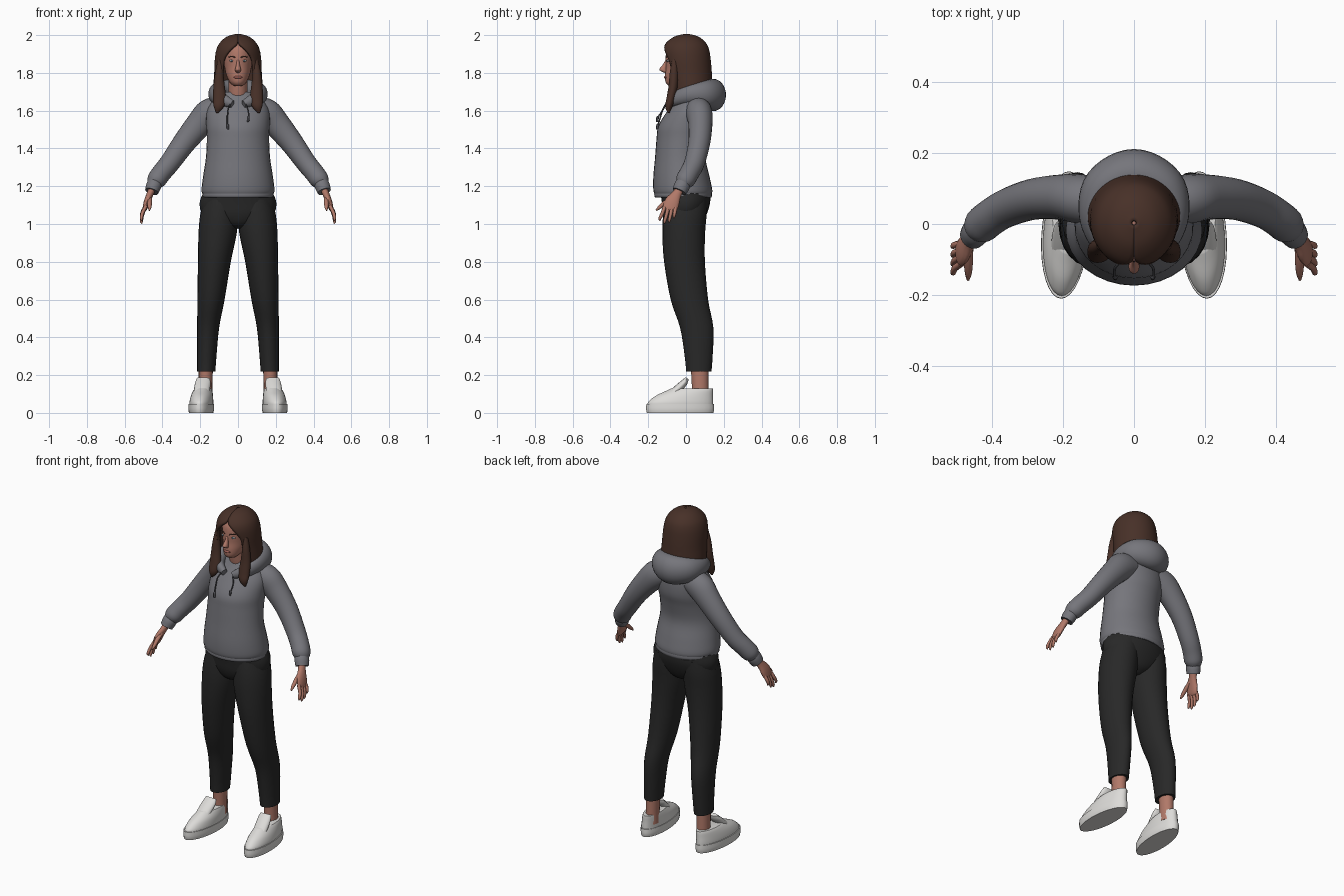
import bpy
import bmesh
from math import sin, cos, pi, radians
from mathutils import Vector

default_cube = bpy.data.objects.get("Cube")
if default_cube:
    bpy.data.objects.remove(default_cube, do_unlink=True)

X, Y, Z = Vector((1, 0, 0)), Vector((0, 1, 0)), Vector((0, 0, 1))


def make_material(name, red, green, blue):
    material = bpy.data.materials.new(name)
    material.use_nodes = True
    colour = (red, green, blue, 1)
    material.diffuse_color = colour
    shader = material.node_tree.nodes["Principled BSDF"]
    shader.inputs["Base Color"].default_value = colour
    shader.inputs["Roughness"].default_value = 0.8
    return material


grey_fleece = make_material("grey fleece", .18, .18, .2)
dark_cord = make_material("dark cord", .07, .07, .08)
black_cloth = make_material("black cloth", .021, .021, .021)
brown_hair = make_material("brown hair", .064, .03, .021)
skin = make_material("skin", .44, .19, .14)
lip_pink = make_material("lip pink", .33, .11, .09)
white_leather = make_material("white leather", .72, .71, .69)
eye_white = make_material("eye white", .6, .56, .53)
iris_blue = make_material("iris blue", .08, .14, .18)


def smooth_rows(rows, steps):
    """Catmull-Rom curve through rows of numbers."""
    result = []
    last = len(rows) - 1
    for i in range(last):
        a, b = rows[max(i - 1, 0)], rows[i]
        c, d = rows[i + 1], rows[min(i + 2, last)]
        for k in range(steps):
            t = k / steps
            result.append([
                q + t * (r - p) / 2
                + t * t * (p - 2.5 * q + 2 * r - s / 2)
                + t ** 3 * (3 * (q - r) + s - p) / 2
                for p, q, r, s in zip(a, b, c, d)])
    result.append(list(rows[-1]))
    return result


def finish(bm, name, material):
    bmesh.ops.recalc_face_normals(bm, faces=bm.faces)
    mesh = bpy.data.meshes.new(name)
    bm.to_mesh(mesh)
    bm.free()
    mesh.materials.append(material)
    for polygon in mesh.polygons:
        polygon.use_smooth = True
    mesh.set_sharp_from_angle(angle=radians(50))
    obj = bpy.data.objects.new(name, mesh)
    bpy.context.collection.objects.link(obj)
    return obj


def loft(name, rows, material, ref=X, level=False, sides=24, steps=4,
         side=1, shear=0, open_front=False):
    """Skin oval rings; row = x, y, z, radius along ref, other radius, gap."""
    rows = smooth_rows(rows, steps)
    centres = [Vector(row[:3]) for row in rows]
    bm = bmesh.new()
    rings = []
    for i, row in enumerate(rows):
        ahead = centres[min(i + 1, len(rows) - 1)]
        behind = centres[max(i - 1, 0)]
        along = Z if level else (ahead - behind).normalized()
        u = (ref - along * ref.dot(along)).normalized()
        v = along.cross(u)
        gap = max(row[5], 0) if open_front else 0
        count = sides - 1 if open_front else sides
        ring = []
        for j in range(sides):
            a = gap + 2 * (pi - gap) * j / count
            p = centres[i] + u * row[3] * sin(a) - v * row[4] * cos(a)
            p.x = (p.x - shear * p.y) * side
            ring.append(bm.verts.new(p))
        rings.append(ring)
    for low, high in zip(rings, rings[1:]):
        for j in range(sides - 1 if open_front else sides):
            k = (j + 1) % sides
            bm.faces.new((low[j], low[k], high[k], high[j]))
    if not open_front:
        bm.faces.new(rings[0])
        bm.faces.new(rings[-1])
    return finish(bm, name, material)


def stack(name, rows, material, **options):
    """Centred level rings; row = z, y centre, half width, half depth."""
    full = [(0, r[1], r[0], *r[2:]) for r in rows]
    return loft(name, full, material, level=True, **options)


def pair(name, rows, material, **options):
    for prefix, side in (("left_", 1), ("right_", -1)):
        loft(prefix + name, rows, material, side=side, **options)


def ellipsoid(name, centre, radii, material):
    bm = bmesh.new()
    bmesh.ops.create_uvsphere(bm, u_segments=16, v_segments=10, radius=1)
    bmesh.ops.scale(bm, vec=radii, verts=bm.verts)
    bmesh.ops.translate(bm, vec=centre, verts=bm.verts)
    return finish(bm, name, material)


# Hoodie body and ribbed hem
stack("hoodie_body", [
    (1.155, -.015, .185, .15), (1.18, -.017, .193, .156),
    (1.25, -.024, .185, .149), (1.35, -.03, .17, .134),
    (1.45, -.018, .165, .138), (1.52, -.004, .168, .142),
    (1.6, .02, .165, .118), (1.66, .035, .13, .09),
    (1.7, .035, .085, .068)], grey_fleece, sides=32)
stack("hoodie_hem", [
    (1.14, -.015, .183, .148), (1.15, -.015, .189, .153),
    (1.17, -.015, .187, .152)], grey_fleece, sides=32)

# Hood lying folded around the neck
half_hood = [
    (.03, -.09, 1.635, .02, .018), (.085, -.06, 1.66, .036, .03),
    (.113, .02, 1.685, .052, .042), (.085, .105, 1.687, .074, .06)]
hood_back = [(0, .142, 1.683, .086, .07)]
other_half = [(-r[0], *r[1:]) for r in reversed(half_hood)]
loft("hood", half_hood + hood_back + other_half, grey_fleece, ref=Z, steps=6)

# Drawstrings
for prefix, side, end in (("left_", 1, 1.54), ("right_", -1, 1.5)):
    loft(prefix + "drawstring", [
        (.04, -.107, 1.635, .004, .004), (.054, -.125, 1.6, .004, .004),
        (.056, -.146, end + .03, .004, .004), (.054, -.15, end + .025, .007, .007),
        (.053, -.153, end, .006, .006)], dark_cord, sides=8, side=side)

# Sleeves and cuffs
pair("sleeve", [
    (.09, .06, 1.605, .068, .07), (.15, .07, 1.583, .07, .08),
    (.205, .076, 1.528, .064, .071), (.285, .07, 1.43, .058, .061),
    (.36, .045, 1.325, .054, .054), (.405, .018, 1.27, .052, .052),
    (.432, -.004, 1.232, .051, .05), (.444, -.016, 1.21, .038, .038)],
    grey_fleece, ref=Y)
pair("cuff", [
    (.438, -.012, 1.222, .038, .038), (.447, -.022, 1.2, .042, .04),
    (.457, -.035, 1.172, .038, .036)], grey_fleece, ref=Y)

# Hands with four fingers and a thumb
pair("palm", [
    (.453, -.03, 1.19, .024, .019), (.465, -.048, 1.16, .025, .018),
    (.481, -.072, 1.12, .039, .017), (.492, -.084, 1.085, .038, .013),
    (.496, -.088, 1.072, .026, .008)], skin, ref=Y, sides=16)
for i, finger in enumerate(("index", "middle", "ring", "little")):
    base, tip = -.112 + .019 * i, -.138 + .025 * i
    drop = (.015, 0, .006, .028)[i]
    pair(finger + "_finger", [
        (.488, base, 1.095, .01, .01),
        (.506, (base + tip) / 2, 1.05 + drop / 2, .0095, .0095),
        (.511, tip, 1.015 + drop, .008, .008),
        (.508, tip, 1.002 + drop, .003, .003)], skin, ref=Y, sides=8)
pair("thumb", [
    (.468, -.065, 1.145, .014, .013), (.468, -.105, 1.118, .013, .012),
    (.468, -.138, 1.09, .01, .01), (.469, -.158, 1.072, .004, .004)],
    skin, ref=X, sides=8)

# Trousers
stack("trouser_hips", [
    (.975, -.008, .03, .05), (1.0, -.008, .1, .09),
    (1.05, -.005, .185, .114), (1.11, 0, .203, .127),
    (1.165, -.003, .185, .132)], black_cloth)
pair("trouser_leg", [
    (.168, .068, .22, .048, .067), (.165, .067, .3, .051, .074),
    (.158, .057, .45, .058, .088), (.143, .018, .6, .072, .099),
    (.125, -.008, .8, .087, .108), (.108, -.012, .95, .101, .113),
    (.1, -.006, 1.05, .1, .115), (.09, 0, 1.13, .09, .11)],
    black_cloth, level=True)

# Ankles and shoes
pair("ankle", [
    (.172, .075, .07, .036, .045), (.172, .075, .14, .036, .044),
    (.17, .072, .25, .038, .047)], skin, level=True, sides=16)
pair("shoe_sole", [
    (.193, -.031, 0, .064, .176), (.193, -.031, .02, .067, .18),
    (.193, -.031, .048, .066, .179)], white_leather, level=True,
    sides=32, shear=.06)
pair("shoe_upper", [
    (.192, -.03, .04, .062, .174), (.192, -.027, .06, .062, .171),
    (.19, -.009, .09, .058, .152), (.188, .017, .115, .051, .126),
    (.186, .03, .128, .045, .112)], white_leather, level=True,
    sides=32, shear=.06)
pair("shoe_tongue", [
    (.19, -.09, .085, .04, .02), (.188, -.045, .125, .042, .022),
    (.185, -.01, .16, .041, .018), (.184, .005, .183, .034, .01)],
    white_leather, sides=16, shear=.06)

# Neck and head
stack("neck", [
    (1.64, .02, .06, .055), (1.7, .005, .05, .053),
    (1.79, .0, .052, .06)], skin)
stack("head", [
    (1.731, -.062, .018, .022), (1.737, -.06, .03, .038),
    (1.755, -.045, .047, .064), (1.79, -.02, .063, .091),
    (1.83, -.004, .072, .103), (1.88, 0, .078, .108),
    (1.93, 0, .074, .1), (1.96, 0, .055, .072),
    (1.975, 0, .02, .03)], skin)

# Face
stack("nose", [
    (1.87, -.1, .006, .008), (1.845, -.11, .009, .012),
    (1.82, -.121, .015, .02), (1.808, -.115, .014, .016),
    (1.8, -.106, .006, .006)], skin, sides=16)
ellipsoid("lips", (0, -.107, 1.777), (.023, .01, .008), lip_pink)
for prefix, side in (("left_", 1), ("right_", -1)):
    ellipsoid(prefix + "eye", (.033 * side, -.093, 1.864),
              (.014, .008, .006), eye_white)
    ellipsoid(prefix + "iris", (.033 * side, -.098, 1.864),
              (.006, .005, .006), iris_blue)
pair("eyebrow", [
    (.015, -.106, 1.882, .003, .003), (.033, -.099, 1.887, .003, .003),
    (.051, -.083, 1.883, .002, .002)], brown_hair, ref=Z, sides=8)

# Hair shell, open at the face, with a long lock on each side
hair = stack("hair", [
    (2.0, .003, .006, .006, 0), (1.986, .002, .055, .06, 0),
    (1.955, 0, .091, .1, .04), (1.92, 0, .108, .116, .38),
    (1.87, .005, .116, .119, .68), (1.8, .014, .119, .116, .75),
    (1.72, .022, .124, .11, .8), (1.64, .015, .12, .095, .85)],
    brown_hair, sides=40, open_front=True)
shell = hair.modifiers.new("thickness", "SOLIDIFY")
shell.thickness = .014
shell.offset = 0
pair("hair_lock", [
    (.091, -.06, 1.87, .015, .014), (.099, -.064, 1.8, .022, .022),
    (.1, -.068, 1.73, .03, .024), (.098, -.082, 1.66, .034, .022),
    (.104, -.092, 1.62, .026, .018), (.112, -.092, 1.588, .005, .005)],
    brown_hair, sides=16)
